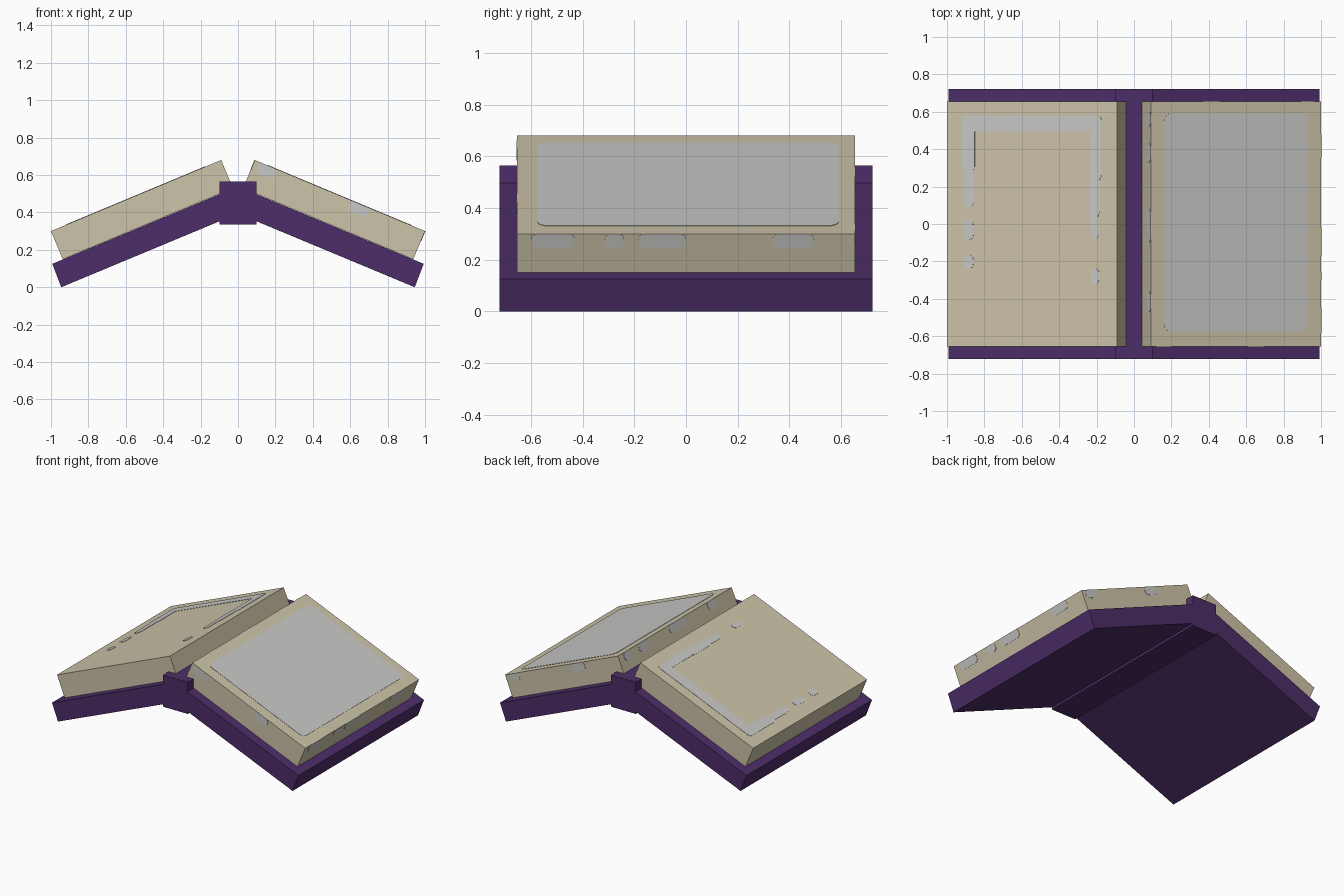
import bpy, bmesh, math
from mathutils import Vector

cube = bpy.data.objects.get("Cube")
if cube:
    bpy.data.objects.remove(cube, do_unlink=True)


def material(name, rgb):
    m = bpy.data.materials.new(name)
    m.diffuse_color = (*rgb, 1)
    m.use_nodes = True
    bsdf = m.node_tree.nodes["Principled BSDF"]
    bsdf.inputs["Base Color"].default_value = (*rgb, 1)
    bsdf.inputs["Roughness"].default_value = 0.9
    return m


PURPLE = material("purple cover", (0.074, 0.027, 0.138))
CREAM = material("cream paper", (0.604, 0.546, 0.392))
GREY = material("pale grey wear", (0.578, 0.578, 0.57))


def prism(name, outline, sweep, mat):
    """Extrude a closed 3D outline along a vector."""
    bm = bmesh.new()
    face = bm.faces.new([bm.verts.new(p) for p in outline])
    ext = bmesh.ops.extrude_face_region(bm, geom=[face])["geom"]
    bmesh.ops.translate(bm, vec=sweep, verts=[v for v in ext if isinstance(v, bmesh.types.BMVert)])
    bmesh.ops.recalc_face_normals(bm, faces=bm.faces)
    mesh = bpy.data.meshes.new(name)
    bm.to_mesh(mesh)
    bm.free()
    mesh.materials.append(mat)
    ob = bpy.data.objects.new(name, mesh)
    bpy.context.collection.objects.link(ob)
    return ob


def slab(name, profile, side, half, mat):
    """Sweep an x-z profile from front to back, mirrored by side."""
    return prism(name, [Vector((side * x, -half, z)) for x, z in profile],
                 Vector((0, 2 * half, 0)), mat)


# Covers, page blocks and spine
HALF_COVER, HALF_PAGE = 0.722, 0.655
ANGLE = math.atan2(0.38, 0.91)
C, S = math.cos(ANGLE), math.sin(ANGLE)
LENGTH, THICK = 0.986, 0.163

cover = [(0.1, 0.497), (0.993, 0.125), (0.945, 0.0), (0.1, 0.352)]
spine = [(-0.1, 0.335), (0.1, 0.335), (0.1, 0.565), (-0.1, 0.565)]


def on_block(side, a, y, h):
    """Point at distance a down the slope, depth y, height h above the cover."""
    d = h - THICK
    return Vector((side * (0.09 + C * a + S * d), y, 0.68 - S * a + C * d))


pages = [(p.x, p.z) for p in (on_block(1, a, 0, h) for a, h in
         ((0, 0), (LENGTH, 0), (LENGTH, THICK), (0, THICK)))]

slab("spine", spine, 1, HALF_COVER, PURPLE)
for side, word in ((1, "left"), (-1, "right")):
    slab(word + "_cover", cover, side, HALF_COVER, PURPLE)
    slab(word + "_pages", pages, side, HALF_PAGE, CREAM)


# Worn patches: thin rounded plates laid on a face of a page block
def patch(name, side, face, u0, u1, v0, v1, r=0.025):
    place = {
        "top": lambda u, v, e: on_block(side, u, v, THICK + e),
        "front": lambda u, v, e: on_block(side, u, -HALF_PAGE - e, v),
        "back": lambda u, v, e: on_block(side, u, HALF_PAGE + e, v),
        "outer": lambda u, v, e: on_block(side, LENGTH + e, u, v),
        "inner": lambda u, v, e: on_block(side, -e, u, v),
    }[face]
    r = min(r, (u1 - u0) * 0.49, (v1 - v0) * 0.49)
    corners = ((u1 - r, v1 - r), (u0 + r, v1 - r), (u0 + r, v0 + r), (u1 - r, v0 + r))
    outline = []
    for i, (cu, cv) in enumerate(corners):
        for k in range(5):
            t = math.pi / 2 * (i + k / 4)
            outline.append(place(cu + r * math.cos(t), cv + r * math.sin(t), -0.001))
    prism(name, outline, place(0, 0, 0.002) - place(0, 0, -0.001), GREY)


# Large panel on the left page, broken border on the right page
patch("left_page_panel", 1, "top", 0.076, 0.908, -0.575, 0.59, 0.04)
border = [
    (0.09, 0.90, 0.495, 0.578),
    (0.825, 0.90, 0.28, 0.57), (0.832, 0.888, 0.09, 0.31),
    (0.833, 0.885, -0.085, 0.02), (0.833, 0.885, -0.24, -0.165),
    (0.09, 0.155, 0.24, 0.57), (0.10, 0.16, 0.04, 0.26),
    (0.108, 0.155, -0.08, 0.06), (0.105, 0.15, -0.32, -0.24),
]
for i, box in enumerate(border):
    patch(f"right_page_border_{i + 1}", -1, "top", *box)

# Smaller chips along the upper edges of the left block
LOW = 0.105
chips = {
    "outer": [(-0.6, -0.43), (-0.315, -0.24), (-0.185, 0.0), (0.335, 0.495)],
    "inner": [(-0.47, -0.36), (-0.1, 0.08), (0.33, 0.43), (0.52, 0.6)],
    "front": [(0.03, 0.13), (0.56, 0.67)],
    "back": [(0.30, 0.41), (0.87, 0.96)],
}
for face, spans in chips.items():
    for i, (u0, u1) in enumerate(spans):
        patch(f"left_{face}_chip_{i + 1}", 1, face, u0, u1, LOW, THICK)
